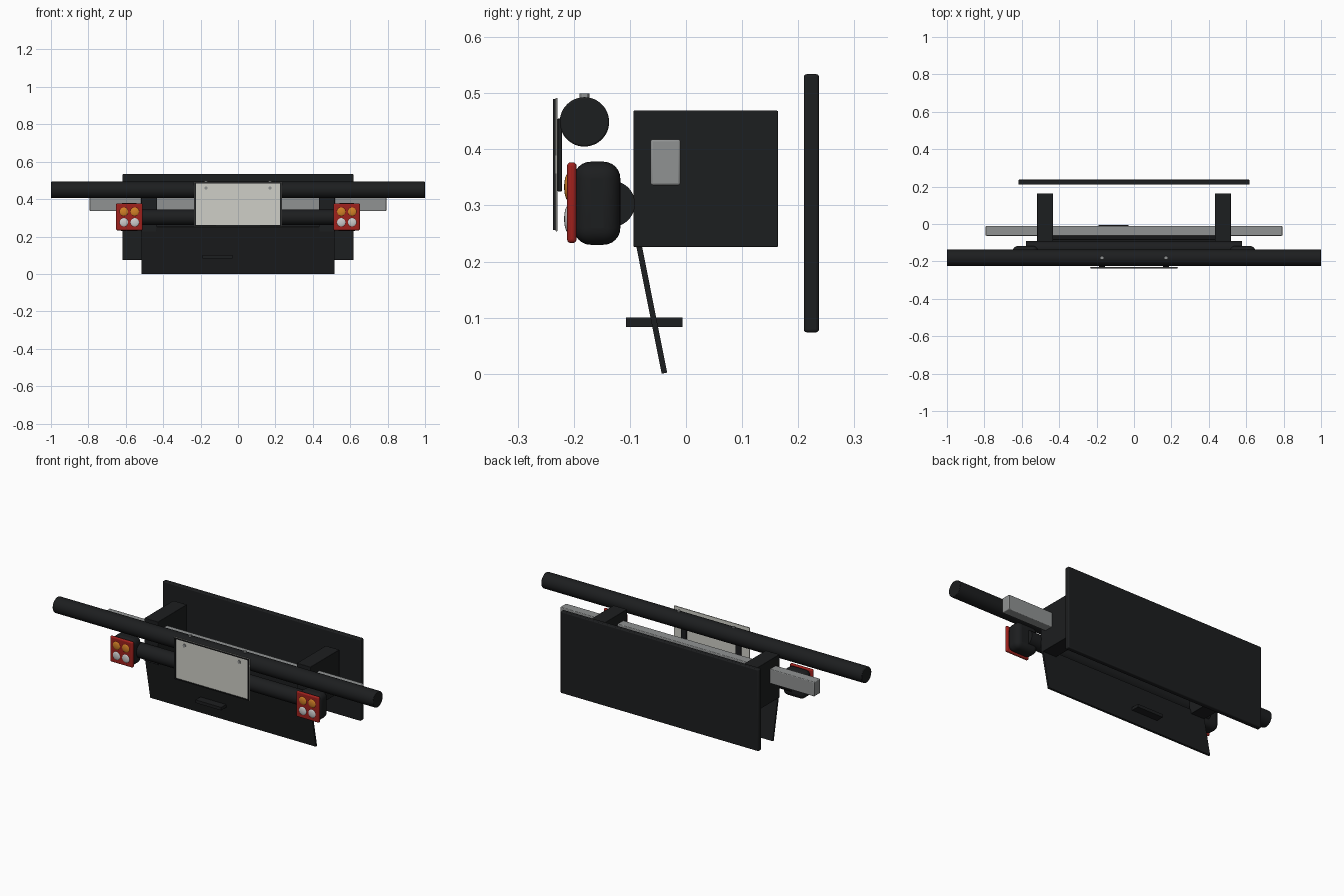
import bpy, math

if "Cube" in bpy.data.objects:
    bpy.data.objects.remove(bpy.data.objects["Cube"])


def material(name, rgb):
    m = bpy.data.materials.new(name)
    m.diffuse_color = (*rgb, 1)
    m.use_nodes = True
    m.node_tree.nodes["Principled BSDF"].inputs["Base Color"].default_value = m.diffuse_color
    return m


BLACK = material("black", (0.012, 0.013, 0.014))
STEEL = material("steel", (0.28, 0.29, 0.29))
RED = material("red", (0.35, 0.015, 0.012))
AMBER = material("amber", (0.65, 0.22, 0.02))
WHITE = material("white", (0.7, 0.7, 0.7))
PLATE = material("plate", (0.62, 0.62, 0.57))


def finish(o, name, mat, bevel=0, segments=3):
    o.name = name
    o.data.materials.append(mat)
    if bevel:
        b = o.modifiers.new("bevel", 'BEVEL')
        b.width, b.segments = bevel, segments
    bpy.ops.object.shade_smooth_by_angle()
    return o


def box(name, x, y, z, mat, bevel=0, segments=3):
    """Box from (min, max) pairs."""
    bpy.ops.mesh.primitive_cube_add(size=1, location=[sum(p) / 2 for p in (x, y, z)])
    o = bpy.context.object
    o.scale = [p[1] - p[0] for p in (x, y, z)]
    bpy.ops.object.transform_apply(location=False, rotation=False)
    return finish(o, name, mat, bevel, segments)


def rod(name, loc, r, length, axis, mat, bevel=0, verts=48):
    rot = {'x': (0, math.pi / 2, 0), 'y': (math.pi / 2, 0, 0), 'z': (0, 0, 0)}[axis]
    bpy.ops.mesh.primitive_cylinder_add(vertices=verts, radius=r, depth=length,
                                        location=loc, rotation=rot)
    return finish(bpy.context.object, name, mat, bevel, 2)


# Cross members
rod("round_bar", (0, -0.181, 0.449), 0.044, 2.0, 'x', BLACK, 0.003)
rod("light_tube", (0, -0.132, 0.303), 0.041, 1.155, 'x', BLACK)
box("steel_crossbar", (-0.793, 0.793), (-0.063, -0.01), (0.336, 0.418), STEEL, 0.004)

# Rear panel
box("rear_panel", (-0.618, 0.618), (0.21, 0.237), (0.074, 0.534), BLACK, 0.005)

# Slanted flap with a plain block through it
flap = box("mud_flap", (-0.517, 0.517), (-0.005, 0.005), (-0.128, 0.128), BLACK)
flap.location = (0, -0.0635, 0.1267)
flap.rotation_euler.x = math.atan2(0.045, 0.226)
box("flap_block", (-0.19, -0.03), (-0.107, -0.006), (0.083, 0.1), BLACK)

# Registration plate: panel and raised border
box("plate_panel", (-0.236, 0.236), (-0.233, -0.229), (0.254, 0.492), PLATE, 0.001, 1)
for s in (-1, 1):
    cx, cz = s * 0.229, 0.373 + s * 0.1135
    box("plate_border_side", (cx - 0.004, cx + 0.004), (-0.237, -0.232), (0.256, 0.49), BLACK)
    box("plate_border_edge", (-0.225, 0.225), (-0.237, -0.232), (cz - 0.003, cz + 0.003), BLACK)

for s in (-1, 1):
    def span(a, b):
        return tuple(sorted((s * a, s * b)))

    # Chassis bracket
    box("side_bracket", span(0.433, 0.518), (-0.094, 0.164), (0.226, 0.469), BLACK, 0.002, 2)

    # Plate hanger and bolts
    box("plate_hanger", span(0.154, 0.188), (-0.229, -0.221), (0.325, 0.455), BLACK, 0.001, 1)
    rod("plate_screw", (s * 0.171, -0.234, 0.459), 0.009, 0.006, 'y', STEEL, 0.001, 24)
    rod("bar_bolt", (s * 0.171, -0.181, 0.493), 0.0095, 0.014, 'z', STEEL, 0.001, 6)

    # Tail light: housing, red lens base, four domed lamps
    box("light_housing", span(0.513, 0.649), (-0.2, -0.117), (0.23, 0.378), BLACK, 0.03, 6)
    box("light_lens", span(0.51, 0.652), (-0.212, -0.195), (0.233, 0.377), RED, 0.007, 4)
    for dx in (-0.029, 0.029):
        for z, mat, kind in ((0.333, AMBER, "amber_lamp"), (0.276, WHITE, "white_lamp")):
            x = s * 0.581 + dx
            bpy.ops.mesh.primitive_uv_sphere_add(segments=24, ring_count=12, radius=0.024,
                                                 location=(x, -0.21, z))
            o = bpy.context.object
            o.scale.y = 0.3
            finish(o, kind, mat)
